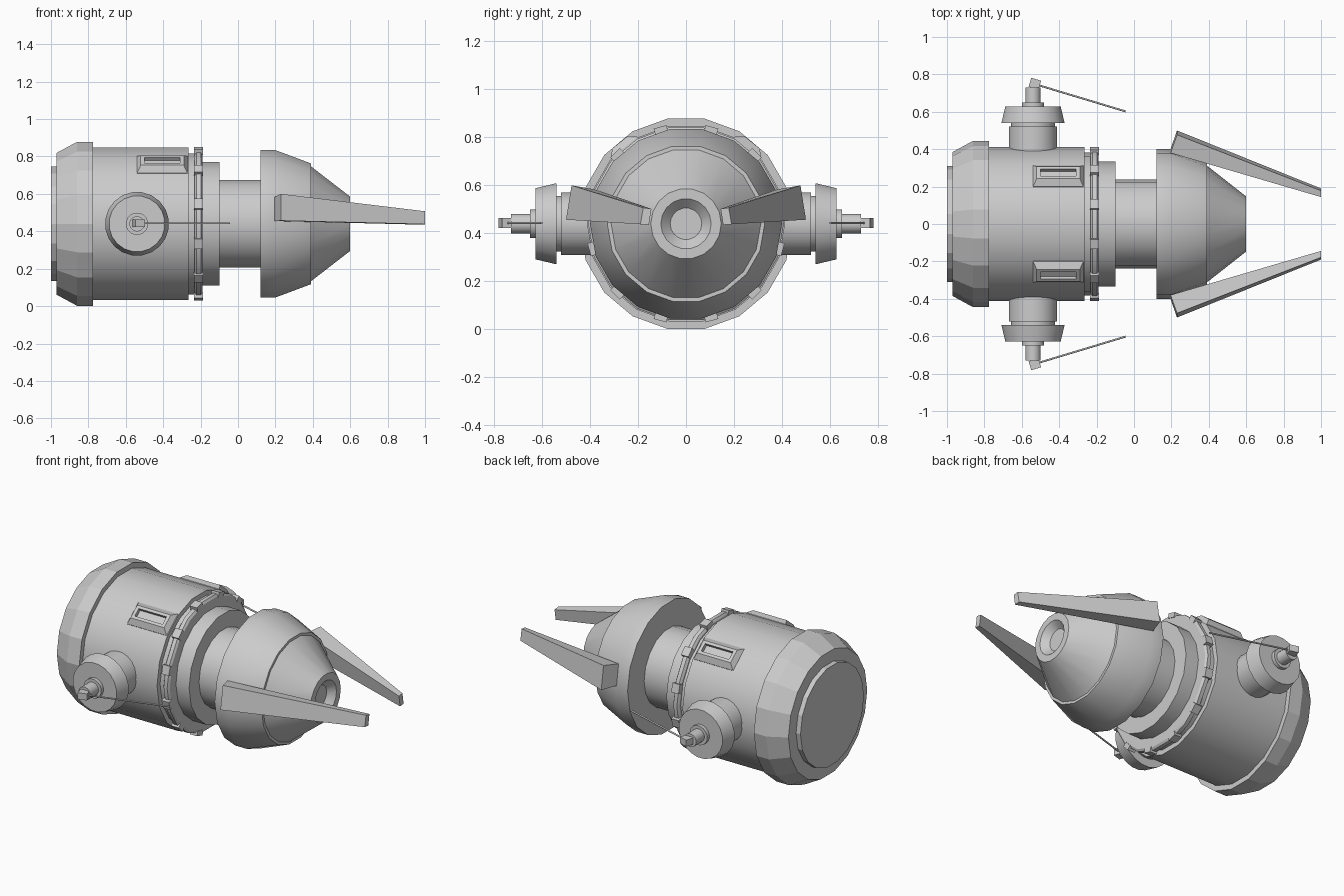
import bpy, bmesh
from math import sin, cos, pi, radians
from mathutils import Vector, Matrix

if "Cube" in bpy.data.objects:
    bpy.data.objects.remove(bpy.data.objects["Cube"])

ZC = 0.44      # height of the long axis
PX = -0.54     # pod axis position along x


def finish(name, bm, smooth=True, mirror=False, angle=30):
    bmesh.ops.remove_doubles(bm, verts=bm.verts, dist=1e-5)
    bmesh.ops.recalc_face_normals(bm, faces=bm.faces)
    me = bpy.data.meshes.new(name)
    bm.to_mesh(me)
    bm.free()
    ob = bpy.data.objects.new(name, me)
    bpy.context.collection.objects.link(ob)
    if smooth:
        bpy.ops.object.select_all(action='DESELECT')
        ob.select_set(True)
        bpy.context.view_layer.objects.active = ob
        bpy.ops.object.shade_smooth_by_angle(angle=radians(angle))
    if mirror:
        mod = ob.modifiers.new("mirror", 'MIRROR')
        mod.use_axis = (False, True, False)
    return ob


def lathe(name, profile, axis='X', sides=18, smooth=True, mirror=False):
    """Revolve (position, radius) pairs around the long axis or a pod axis."""
    bm = bmesh.new()
    rings = []
    for p, r in profile:
        ring = []
        for i in range(sides):
            a = 2 * pi * (i + 0.5) / sides
            u, v = r * sin(a), r * cos(a)
            ring.append(bm.verts.new((p, u, ZC + v) if axis == 'X' else (PX + u, p, ZC + v)))
        rings.append(ring)
    for a, b in zip(rings, rings[1:]):
        for i in range(sides):
            j = (i + 1) % sides
            bm.faces.new((a[i], a[j], b[j], b[i]))
    bm.faces.new(rings[0])
    bm.faces.new(rings[-1])
    return finish(name, bm, smooth, mirror)


def loft(name, loops, mirror=True):
    """Skin a stack of four-point loops."""
    bm = bmesh.new()
    rings = [[bm.verts.new(p) for p in loop] for loop in loops]
    for a, b in zip(rings, rings[1:]):
        for i in range(4):
            j = (i + 1) % 4
            bm.faces.new((a[i], a[j], b[j], b[i]))
    bm.faces.new(rings[0])
    bm.faces.new(rings[-1])
    return finish(name, bm, False, mirror)


def add_box(bm, matrix, size):
    bmesh.ops.create_cube(bm, size=1, matrix=matrix @ Matrix.Diagonal((*size, 1)))


# Hull, from the faceted rear cap to the neck
lathe("rear_cap", [(-1.0, 0.31), (-0.97, 0.31), (-0.97, 0.385), (-0.86, 0.445),
                   (-0.775, 0.445), (-0.775, 0.40)], smooth=False)
lathe("main_hull", [(-0.79, 0.413), (-0.265, 0.413), (-0.265, 0.383), (-0.21, 0.383)])
lathe("front_collar", [(-0.22, 0.335), (-0.10, 0.335)])
lathe("neck", [(-0.12, 0.238), (0.14, 0.238)])

# Head with a stepped cone and a recessed nozzle
lathe("head", [(0.12, 0.40), (0.20, 0.40), (0.39, 0.328), (0.39, 0.312),
               (0.60, 0.147), (0.60, 0.105), (0.56, 0.066)])

# Clamp ring with clasps
lathe("clamp_ring", [(-0.232, 0.37), (-0.232, 0.395), (-0.223, 0.408), (-0.199, 0.408),
                     (-0.19, 0.395), (-0.19, 0.33)])
bm = bmesh.new()
for i in range(12):
    turn = Matrix.Translation((0, 0, ZC)) @ Matrix.Rotation(2 * pi * (i + 0.5) / 12, 4, 'X')
    add_box(bm, turn @ Matrix.Translation((-0.211, 0, 0.403)), (0.05, 0.055, 0.03))
finish("ring_clasps", bm, smooth=False)

# Sloped window frames on the upper hull, recessed in the middle
tilt = Matrix.Translation((-0.405, 0, ZC)) @ Matrix.Rotation(radians(-39), 4, 'X')
loops = []
for hx, hy, h in [(0.135, 0.075, 0.385), (0.135, 0.072, 0.408), (0.115, 0.042, 0.437),
                  (0.095, 0.025, 0.437), (0.095, 0.025, 0.415)]:
    loops.append([tilt @ Vector((sx * hx, sy * hy, h))
                  for sx, sy in ((-1, -1), (1, -1), (1, 1), (-1, 1))])
loft("window_frame", loops)

# Side pods
lathe("pod_base", [(0.36, 0.131), (0.52, 0.131), (0.52, 0.118), (0.55, 0.118)],
      'Y', 20, mirror=True)
lathe("pod_drum", [(0.54, 0.171), (0.628, 0.15)], 'Y', 20, mirror=True)
lathe("pod_spindle", [(0.62, 0.06), (0.65, 0.06), (0.65, 0.041), (0.73, 0.041)],
      'Y', 16, mirror=True)

# Tilted antenna mount and rod
bm = bmesh.new()
add_box(bm, Matrix.Translation((-0.53, 0.75, ZC + 0.003)) @ Matrix.Rotation(radians(-17), 4, 'Z'),
        (0.055, 0.05, 0.04))
finish("antenna_mount", bm, smooth=False, mirror=True)
start, end = Vector((-0.52, 0.745, ZC + 0.003)), Vector((-0.045, 0.602, ZC + 0.003))
bm = bmesh.new()
bmesh.ops.create_cone(bm, cap_ends=True, segments=8, radius1=0.005, radius2=0.005,
                      depth=(end - start).length,
                      matrix=Matrix.Translation((start + end) / 2)
                      @ (end - start).to_track_quat('Z', 'Y').to_matrix().to_4x4())
finish("antenna_rod", bm, mirror=True, angle=50)

# Forward prongs, tapering towards the tip
loft("prong", [
    [(0.23, 0.50, 0.457), (0.23, 0.477, 0.60), (0.195, 0.38, 0.583), (0.195, 0.40, 0.455)],
    [(1.0, 0.19, 0.438), (1.0, 0.178, 0.507), (1.0, 0.144, 0.502), (1.0, 0.155, 0.435)]])
